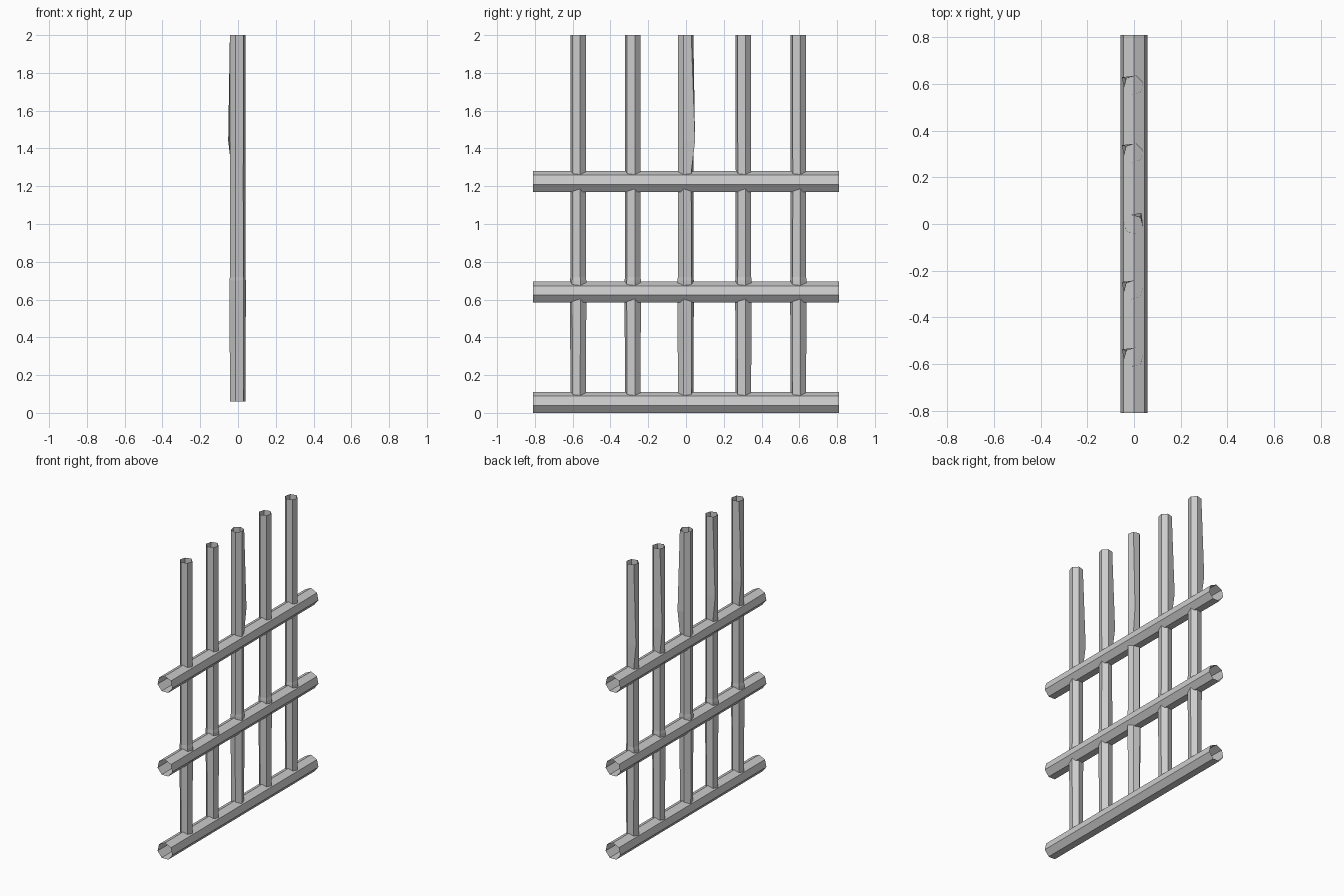
import bpy, bmesh
from math import sin, cos, radians, tau
from mathutils import Matrix

if "Cube" in bpy.data.objects:
    bpy.data.objects.remove(bpy.data.objects["Cube"])


def tube(name, rings, matrix):
    """Open, flat-shaded tube skinned through rings of equal point count."""
    bm = bmesh.new()
    loops = [[bm.verts.new(p) for p in ring] for ring in rings]
    n = len(loops[0])
    for a, b in zip(loops, loops[1:]):
        for i in range(n):
            j = (i + 1) % n
            bm.faces.new((a[i], a[j], b[j], b[i]))
    me = bpy.data.meshes.new(name)
    bm.to_mesh(me)
    bm.free()
    ob = bpy.data.objects.new(name, me)
    ob.matrix_world = matrix
    bpy.context.collection.objects.link(ob)
    return ob


# Horizontal rails: seven-sided open pipes, one corner pointing up
R = 0.0583
rail = [[(R * sin(-tau * i / 7), y, R * cos(tau * i / 7)) for i in range(7)]
        for y in (-0.81, 0.81)]
for k, z in enumerate((0.0526, 0.636, 1.222)):
    tube(f"rail_{k + 1}", rail, Matrix.Translation((0, 0, z)))

# Upright bars: slightly battered six-sided open pipes (height, radius)
profile = [(0.06, 0.0425), (0.30, 0.0430), (0.57, 0.0450), (0.70, 0.0450),
           (0.72, 0.0425), (1.27, 0.0420), (1.44, 0.0425), (2.0, 0.0425)]
bar = []
for z, r in profile:
    ring = [(r * cos(radians(15 + 60 * i)), r * sin(radians(15 + 60 * i)), z)
            for i in range(6)]
    if z == 1.44:
        ring[2] = (-0.050, 0.034, z)  # corner bulging out above the top rail
    bar.append(ring)

for k, y in enumerate((-0.571, -0.282, -0.002, 0.304, 0.595)):
    turn = Matrix.Rotation(radians(-90 if k == 2 else 0), 4, 'Z')
    tube(f"upright_bar_{k + 1}", bar, Matrix.Translation((-0.002, y, 0)) @ turn)
